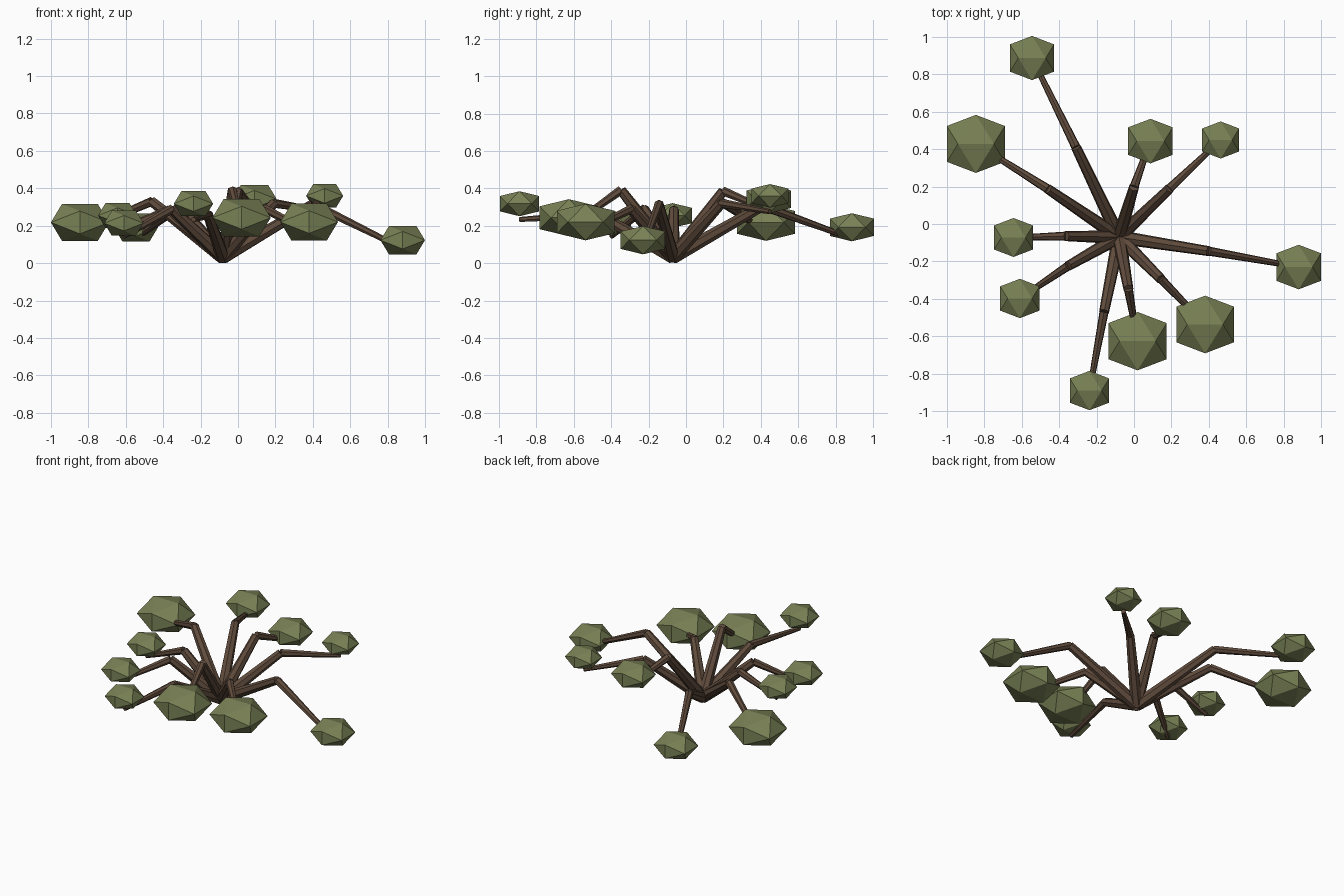
import bpy, bmesh
from mathutils import Vector, Matrix

if "Cube" in bpy.data.objects:
    bpy.data.objects.remove(bpy.data.objects["Cube"])

def material(name, rgb):
    m = bpy.data.materials.new(name)
    m.diffuse_color = (*rgb, 1)
    m.use_nodes = True
    m.node_tree.nodes["Principled BSDF"].inputs["Base Color"].default_value = m.diffuse_color
    return m

BARK = material("bark", (0.115, 0.07, 0.045))
LEAF = material("leaf", (0.19, 0.22, 0.09))

def finish(name, bm, mat):
    bmesh.ops.recalc_face_normals(bm, faces=bm.faces[:])
    me = bpy.data.meshes.new(name)
    bm.to_mesh(me)
    bm.free()
    me.materials.append(mat)
    ob = bpy.data.objects.new(name, me)
    bpy.context.collection.objects.link(ob)

# Tapered limb between two points
def limb(bm, a, b, r1, r2):
    a, b = Vector(a), Vector(b)
    d = b - a
    m = Matrix.Translation((a + b) / 2) @ d.to_track_quat('Z', 'Y').to_matrix().to_4x4()
    bmesh.ops.create_cone(bm, cap_ends=True, segments=7, radius1=r1, radius2=r2,
                          depth=d.length, matrix=m)

# Squashed icosahedron with an edge on top
def leaf_clump(name, c, half):
    s = 1 / 1.618
    bm = bmesh.new()
    for i in (-1, 1):
        for j in (-1, 1):
            for v in ((i * s, 0, j), (0, i, j * s), (i, j * s, 0)):
                bm.verts.new((c[0] + v[0] * half, c[1] + v[1] * half,
                              c[2] + v[2] * half * 0.635))
    bmesh.ops.convex_hull(bm, input=bm.verts[:])
    finish(name, bm, LEAF)

ROOT = (-0.08, -0.07, 0.032)
# elbow, clump centre, clump half width, drop from clump centre to branch tip
BRANCHES = [
    ((-.31, .41, .305), (-.545, .887, .192), .118, .06),
    ((-.46, .187, .33), (-.845, .428, .218), .155, .05),
    ((0, .198, .385), (.088, .443, .342), .119, .06),
    ((.19, .19, .32), (.463, .449, .36), .099, .085),
    ((-.365, -.065, .285), (-.644, -.072, .255), .104, .08),
    ((-.353, -.225, .29), (-.61, -.398, .214), .105, .07),
    ((-.16, -.47, .26), (-.238, -.89, .318), .105, .085),
    ((-.03, -.347, .39), (.019, -.626, .243), .156, .05),
    ((.144, -.294, .29), (.38, -.537, .22), .154, .05),
    ((.4, -.145, .315), (.88, -.23, .123), .119, .045),
]

for n, (elbow, clump, half, drop) in enumerate(BRANCHES, 1):
    bm = bmesh.new()
    limb(bm, ROOT, elbow, 0.038, 0.027)
    limb(bm, elbow, (clump[0], clump[1], clump[2] - drop), 0.025, 0.014)
    finish(f"branch_{n}", bm, BARK)
    leaf_clump(f"leaf_clump_{n}", clump, half)
